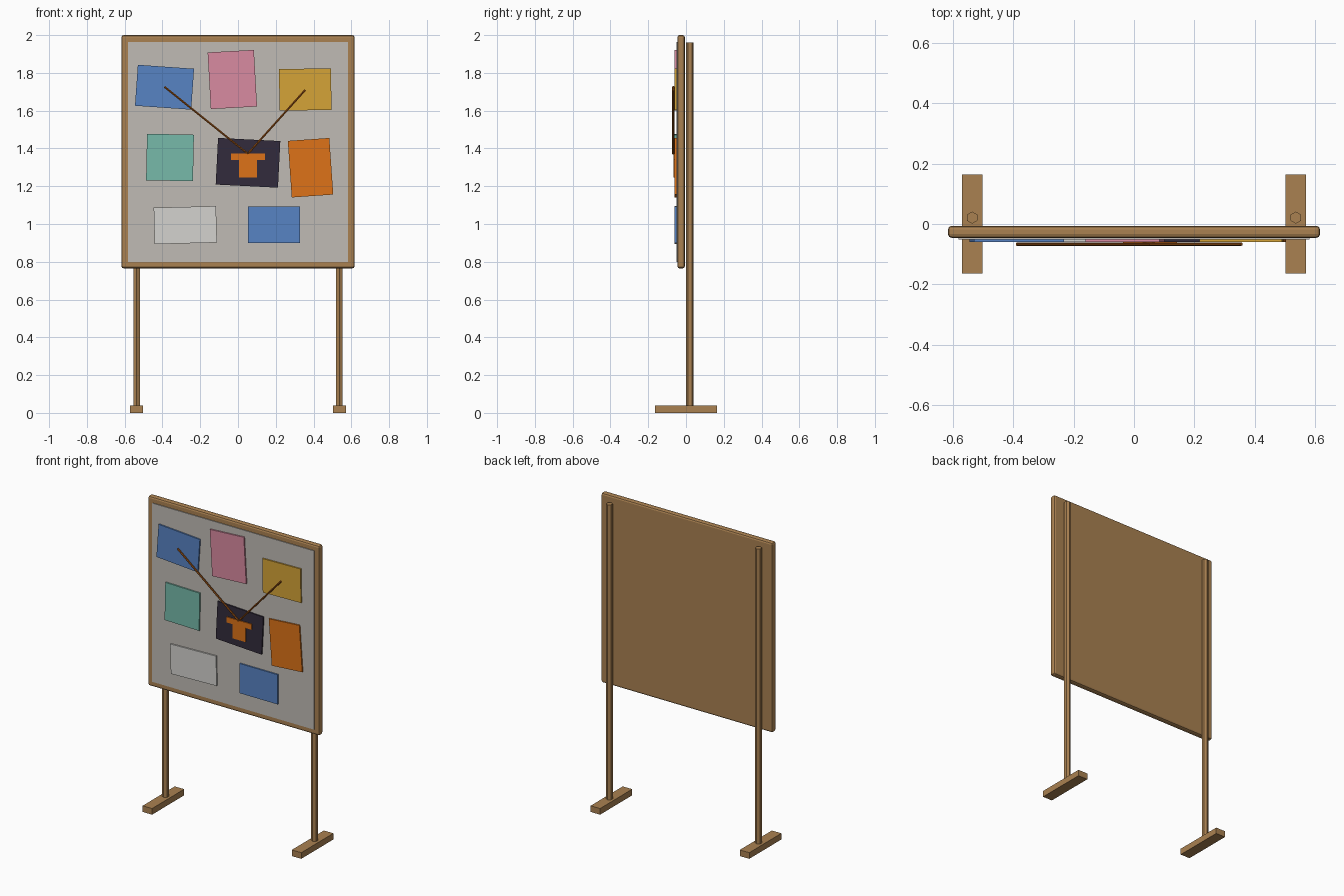
import bpy, math
from mathutils import Vector, Matrix

if "Cube" in bpy.data.objects:
    bpy.data.objects.remove(bpy.data.objects["Cube"])


def mat(name, r, g, b):
    m = bpy.data.materials.new(name)
    m.diffuse_color = [(c / 255) ** 2.2 for c in (r, g, b)] + [1]
    m.use_nodes = True
    m.node_tree.nodes["Principled BSDF"].inputs["Base Color"].default_value = m.diffuse_color
    return m


WOOD = mat("wood", 168, 128, 82)
FELT = mat("felt", 191, 186, 179)
BLUE = mat("blue", 88, 130, 194)
PINK = mat("pink", 216, 138, 160)
YELLOW = mat("yellow", 212, 162, 58)
TEAL = mat("teal", 118, 184, 168)
DARK = mat("dark", 54, 47, 62)
ORANGE = mat("orange", 220, 114, 30)
WHITE = mat("white", 210, 209, 205)
CORD = mat("cord", 150, 82, 28)


def finish(name, material):
    ob = bpy.context.object
    ob.name = name
    ob.data.materials.append(material)
    return ob


def box(name, lo, hi, material, bevel=0, turn=0):
    lo, hi = Vector(lo), Vector(hi)
    bpy.ops.mesh.primitive_cube_add(size=1, location=(lo + hi) / 2)
    ob = finish(name, material)
    ob.data.transform(Matrix.Diagonal((*(hi - lo), 1)))
    # positive turn is anticlockwise seen from the front
    ob.rotation_euler.y = -math.radians(turn)
    if bevel:
        b = ob.modifiers.new("bevel", "BEVEL")
        b.width, b.segments = bevel, 2
    return ob


def rod(name, a, b, r, material):
    a, b = Vector(a), Vector(b)
    bpy.ops.mesh.primitive_cylinder_add(vertices=6, radius=r, depth=(b - a).length,
                                        location=(a + b) / 2)
    ob = finish(name, material)
    ob.rotation_euler = Vector((0, 0, 1)).rotation_difference((b - a).normalized()).to_euler()


# Wooden board with a thin pin surface on its front
box("board_frame", (-0.617, -0.046, 0.765), (0.617, -0.006, 2.0), WOOD, bevel=0.012)
box("pin_surface", (-0.583, -0.051, 0.8), (0.583, -0.04, 1.963), FELT)

# Hexagonal posts and long feet
for side, s in (("left", -1), ("right", 1)):
    x = s * 0.537
    rod(side + "_post", (x, 0.021, 0.035), (x, 0.021, 1.96), 0.02, WOOD)
    box(side + "_foot", (x - 0.034, -0.165, 0), (x + 0.034, 0.165, 0.04), WOOD)

# Pinned papers: centre x, centre z, width, height, turn
papers = [
    ("blue_sheet", -0.389, 1.724, 0.298, 0.217, -4, BLUE),
    ("pink_sheet", -0.03, 1.765, 0.245, 0.30, 3.2, PINK),
    ("yellow_sheet", 0.356, 1.712, 0.275, 0.22, 1, YELLOW),
    ("teal_sheet", -0.36, 1.352, 0.248, 0.246, -1.2, TEAL),
    ("dark_sheet", 0.053, 1.324, 0.33, 0.247, -2.9, DARK),
    ("orange_sheet", 0.384, 1.298, 0.22, 0.30, 4, ORANGE),
    ("white_sheet", -0.279, 0.994, 0.33, 0.193, 1.5, WHITE),
    ("lower_blue_sheet", 0.19, 0.996, 0.275, 0.193, 0, BLUE),
]
for name, x, z, w, h, turn, material in papers:
    box(name, (x - w / 2, -0.06, z - h / 2), (x + w / 2, -0.05, z + h / 2), material, turn=turn)

# Shirt cut-out on the dark sheet
box("shirt_sleeves", (-0.037, -0.066, 1.338), (0.142, -0.058, 1.374), ORANGE)
box("shirt_body", (0.005, -0.0655, 1.246), (0.1, -0.058, 1.36), ORANGE)

# Cords from the shirt to the upper sheets
for name, x, z in (("left_cord", -0.389, 1.726), ("right_cord", 0.356, 1.71)):
    rod(name, (x, -0.067, z), (0.052, -0.067, 1.372), 0.006, CORD)
